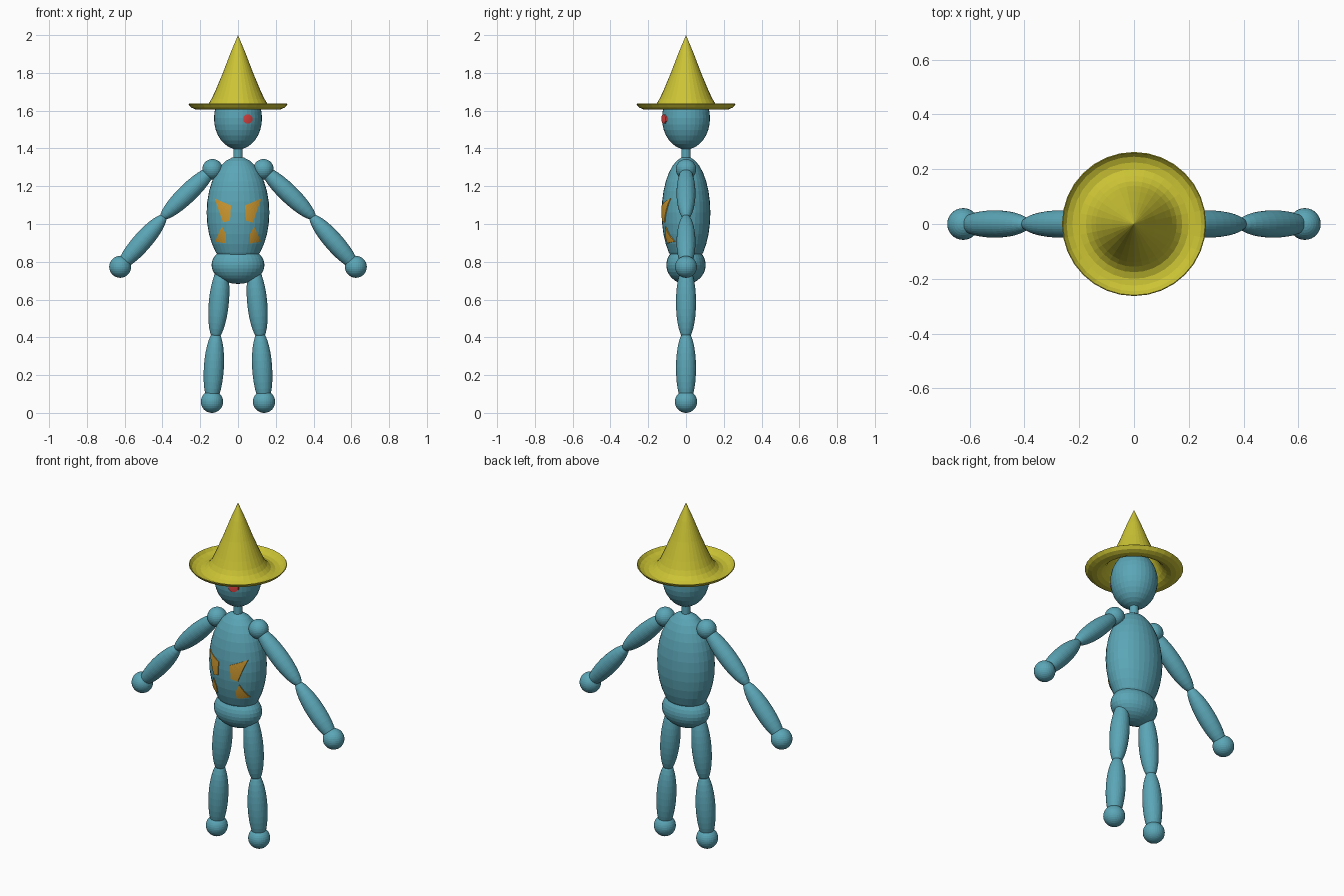
import bpy, bmesh, math
from mathutils import Vector

if "Cube" in bpy.data.objects:
    bpy.data.objects.remove(bpy.data.objects["Cube"])


def material(name, rgb):
    m = bpy.data.materials.new(name)
    m.diffuse_color = (*rgb, 1.0)
    m.use_nodes = True
    m.node_tree.nodes["Principled BSDF"].inputs["Base Color"].default_value = m.diffuse_color
    return m


BLUE = material("teal blue", (0.105, 0.38, 0.47))
YELLOW = material("hat yellow", (0.60, 0.55, 0.035))
ORANGE = material("patch orange", (0.62, 0.32, 0.03))
RED = material("eye red", (0.75, 0.06, 0.06))


def make_object(name, bm, mat):
    bmesh.ops.recalc_face_normals(bm, faces=bm.faces)
    mesh = bpy.data.meshes.new(name)
    bm.to_mesh(mesh)
    bm.free()
    mesh.materials.append(mat)
    ob = bpy.data.objects.new(name, mesh)
    bpy.context.collection.objects.link(ob)
    return ob


def ellipsoid(name, centre, radii, axis=(0, 0, 1)):
    bm = bmesh.new()
    bmesh.ops.create_uvsphere(bm, u_segments=32, v_segments=16, radius=1)
    bmesh.ops.scale(bm, vec=radii, verts=bm.verts)
    ob = make_object(name, bm, BLUE)
    ob.location = centre
    ob.rotation_euler = Vector(axis).to_track_quat('Z', 'Y').to_euler()
    return ob


def limb(name, a, b, radius, extra=0.015):
    """Spindle-shaped limb running from joint a to joint b."""
    a, b = Vector((a[0], 0, a[1])), Vector((b[0], 0, b[1]))
    half = (b - a).length / 2 + extra
    return ellipsoid(name, (a + b) / 2, (radius, radius, half), a - b)


def patch(name, outline, centre, radii, lift, mat):
    """Thin plate with an (x, z) outline laid on the front of an ellipsoid."""
    bm = bmesh.new()
    pts = [Vector((x, 0, z)) for x, z in outline]
    mid = sum(pts, Vector()) / len(pts)
    hub = bm.verts.new(mid)
    ring = [bm.verts.new(p) for p in pts]
    for i in range(len(ring)):
        bm.faces.new((hub, ring[i], ring[(i + 1) % len(ring)]))
    bmesh.ops.subdivide_edges(bm, edges=bm.edges[:], cuts=3, use_grid_fill=True)
    for v in bm.verts:
        dx = (v.co.x - centre[0]) / radii[0]
        dz = (v.co.z - centre[2]) / radii[2]
        v.co.y = centre[1] - radii[1] * math.sqrt(max(0, 1 - dx * dx - dz * dz)) - lift
    # give the plate a shallow thickness, going into the body
    geo = bmesh.ops.extrude_face_region(bm, geom=bm.faces[:])
    for g in geo["geom"]:
        if isinstance(g, bmesh.types.BMVert):
            g.co.y += lift + 0.002
    return make_object(name, bm, mat)


# Head, neck, torso and pelvis
HEAD = ((0, 0, 1.56), (0.127, 0.127, 0.165))
TORSO = ((0, 0, 1.06), (0.166, 0.129, 0.297))
ellipsoid("head", *HEAD)
ellipsoid("torso", *TORSO)
ellipsoid("pelvis", (0, 0, 0.783), (0.14, 0.104, 0.1))
bm = bmesh.new()
bmesh.ops.create_cone(bm, cap_ends=True, segments=32, radius1=0.025, radius2=0.025, depth=0.12)
make_object("neck", bm, BLUE).location = (0, 0, 1.38)

# Arms and legs, mirrored
for side, s in (("left", 1), ("right", -1)):
    ellipsoid(side + "_shoulder", (s * 0.135, 0, 1.29), (0.054,) * 3)
    limb(side + "_upper_arm", (s * 0.135, 1.29), (s * 0.397, 1.037), 0.05)
    limb(side + "_forearm", (s * 0.393, 1.037), (s * 0.624, 0.773), 0.05)
    ellipsoid(side + "_hand", (s * 0.624, 0, 0.773), (0.058,) * 3)
    limb(side + "_thigh", (s * 0.085, 0.76), (s * 0.118, 0.41), 0.053, 0.025)
    limb(side + "_shin", (s * 0.118, 0.405), (s * 0.138, 0.07), 0.053, 0.03)
    ellipsoid(side + "_foot", (s * 0.138, 0, 0.059), (0.059,) * 3)

    # Painted patches on the belly
    upper = [(-0.124, 1.135), (-0.037, 1.098), (-0.042, 1.018), (-0.079, 1.008)]
    lower = [(-0.085, 0.987), (-0.063, 0.945), (-0.063, 0.897), (-0.122, 0.907)]
    patch(side + "_upper_patch", [(-s * x, z) for x, z in upper], *TORSO, 0.004, ORANGE)
    patch(side + "_lower_patch", [(-s * x, z) for x, z in lower], *TORSO, 0.004, ORANGE)

# Single eye
octagon = [(0.052 + 0.026 * math.cos(math.tau * (i + 0.5) / 8),
            1.556 + 0.026 * math.sin(math.tau * (i + 0.5) / 8)) for i in range(8)]
patch("eye", octagon, *HEAD, 0.006, RED)

# Pointed hat: hollow lathe with an upturned brim
profile = [(0, 2.0), (0.04, 1.905), (0.08, 1.80), (0.12, 1.705), (0.14, 1.662),
           (0.156, 1.637), (0.176, 1.618), (0.2, 1.609), (0.225, 1.611),
           (0.246, 1.62), (0.26, 1.637)]
bm = bmesh.new()
verts = [bm.verts.new((r, 0, z)) for r, z in profile]
edges = [bm.edges.new(p) for p in zip(verts, verts[1:])]
bmesh.ops.spin(bm, geom=verts + edges, cent=(0, 0, 0), axis=(0, 0, 1),
               angle=math.tau, steps=32)
bmesh.ops.remove_doubles(bm, verts=bm.verts[:], dist=0.0005)
hat = make_object("hat", bm, YELLOW)
if hat.data.polygons[0].normal.z < 0:
    hat.data.flip_normals()
shell = hat.modifiers.new("shell", 'SOLIDIFY')
shell.thickness = 0.004
shell.offset = -1
